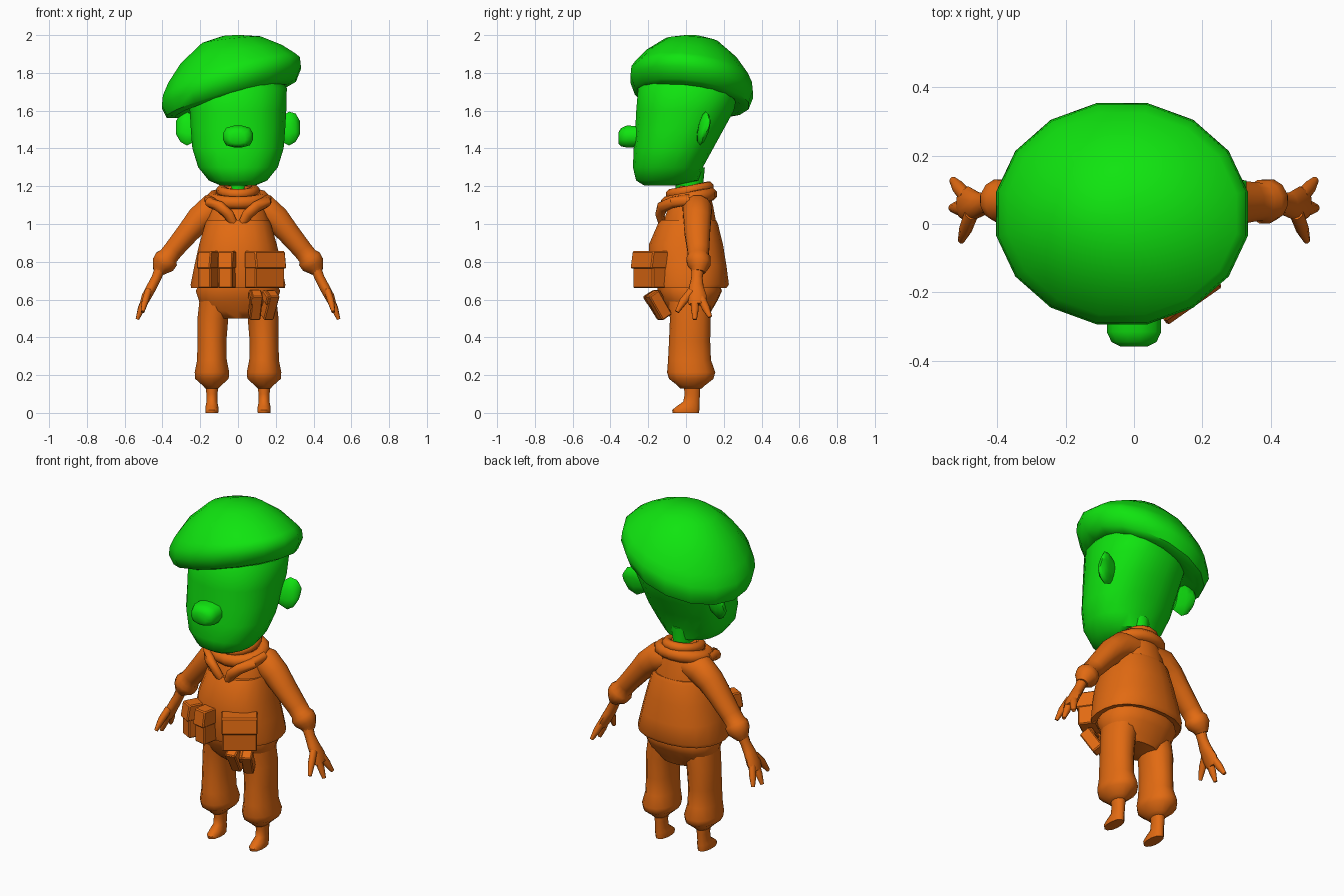
import bpy, bmesh, math
from mathutils import Vector, Matrix

if "Cube" in bpy.data.objects:
    bpy.data.objects.remove(bpy.data.objects["Cube"])


def material(name, rgb):
    m = bpy.data.materials.new(name)
    m.diffuse_color = (*rgb, 1)
    m.use_nodes = True
    m.node_tree.nodes["Principled BSDF"].inputs["Base Color"].default_value = m.diffuse_color
    return m


GREEN = material("green", (0.005, 0.78, 0.005))
ORANGE = material("orange", (0.76, 0.145, 0.006))


def finish(name, bm, mat, angle=50):
    bmesh.ops.recalc_face_normals(bm, faces=bm.faces)
    me = bpy.data.meshes.new(name)
    bm.to_mesh(me)
    bm.free()
    me.materials.append(mat)
    ob = bpy.data.objects.new(name, me)
    bpy.context.collection.objects.link(ob)
    bpy.ops.object.select_all(action='DESELECT')
    ob.select_set(True)
    bpy.context.view_layer.objects.active = ob
    if angle:
        bpy.ops.object.shade_smooth_by_angle(angle=math.radians(angle))
    return ob


def loft(name, rings, mat, n=14, power=2.0, closed=False, angle=50):
    """Skin super-ellipse rings given as (centre, u, v)."""
    bm = bmesh.new()
    loops = []
    for c, u, v in rings:
        loop = []
        for i in range(n):
            a = 2 * math.pi * (i + 0.5) / n
            ca, sa = math.cos(a), math.sin(a)
            k = (abs(ca) ** power + abs(sa) ** power) ** (-1 / power)
            loop.append(bm.verts.new(Vector(c) + Vector(u) * ca * k + Vector(v) * sa * k))
        loops.append(loop)
    pairs = list(zip(loops, loops[1:] + loops[:1])) if closed else list(zip(loops, loops[1:]))
    for a, b in pairs:
        for i in range(n):
            j = (i + 1) % n
            bm.faces.new((a[i], a[j], b[j], b[i]))
    if not closed:
        bm.faces.new(loops[0])
        bm.faces.new(loops[-1])
    return finish(name, bm, mat, angle)


def stack(name, rows, mat, x=0, **kw):
    """Upright loft from rows of (z, front y, back y, half width, x shift)."""
    rings = []
    for z, y0, y1, rx, *dx in rows:
        cx = x + (dx[0] if dx else 0)
        rings.append(((cx, (y0 + y1) / 2, z), (rx, 0, 0), (0, (y1 - y0) / 2, 0)))
    return loft(name, rings, mat, **kw)


def tube(name, rows, mat, ref=(0, 1, 0), closed=False, **kw):
    """Tube along rows of (point, radius across, radius along ref)."""
    pts = [Vector(r[0]) for r in rows]
    m = len(pts)
    rings = []
    for i, (p, ru, rv) in enumerate(rows):
        a = pts[(i - 1) % m] if closed else pts[max(i - 1, 0)]
        b = pts[(i + 1) % m] if closed else pts[min(i + 1, m - 1)]
        t = (b - a).normalized()
        u = t.cross(Vector(ref)).normalized()
        rings.append((p, u * ru, u.cross(t).normalized() * rv))
    return loft(name, rings, mat, closed=closed, **kw)


def box(name, centre, size, mat, turn=0, tilt=0, taper=1.0):
    bm = bmesh.new()
    bmesh.ops.create_cube(bm, size=1)
    for v in bm.verts:
        if v.co.z > 0 and v.co.y < 0:
            v.co.y *= taper
    bmesh.ops.scale(bm, vec=size, verts=bm.verts)
    bmesh.ops.bevel(bm, geom=bm.edges[:], offset=0.006, segments=1, affect='EDGES')
    rot = Matrix.Rotation(turn, 4, 'Z') @ Matrix.Rotation(tilt, 4, 'X')
    bm.transform(Matrix.Translation(centre) @ rot)
    return finish(name, bm, mat, 0)


# Head and neck
stack("head", [(1.203, -.22, -.06, .09), (1.23, -.265, .07, .155), (1.30, -.282, .09, .212),
               (1.40, -.278, .145, .243), (1.50, -.27, .20, .251), (1.60, -.265, .255, .257),
               (1.72, -.255, .28, .26), (1.82, -.18, .2, .18)], GREEN, n=20, power=2.35)
stack("neck", [(1.08, -.05, .09, .05), (1.20, -.055, .09, .052), (1.30, -.07, .10, .07)], GREEN, n=10)

# Beret: rings of (scale, height, share of the tilt)
beret = []
for s, h, f in [(.60, -.055, 1), (.80, -.08, 1), (.93, -.065, 1), (1.0, -.005, 1), (.985, .045, 1),
                (.91, .09, .85), (.73, .165, .65), (.42, .245, .4), (.12, .268, .2)]:
    rx, ry = .375 * s, .33 * s
    beret.append(((-.035, .03, 1.73 + h), (rx, 0, .28 * f * rx), (0, ry, -.13 * f * ry)))
loft("beret", beret, GREEN, n=16)

# Nose
loft("nose", [((0, y, 1.463 - d), (w, 0, 0), (0, 0, h)) for y, w, h, d in
              [(-.22, .08, .056, 0), (-.315, .08, .058, 0), (-.345, .066, .048, .004),
               (-.358, .04, .03, .008)]], GREEN, n=12, power=3)

for s, side in ((1, "right"), (-1, "left")):
    # Ears
    loft(side + "_ear", [((s * x, y, z), (0, ry, 0), (0, .015, rz)) for x, y, z, ry, rz in
                         [(.22, .08, 1.5, .02, .06), (.27, .09, 1.505, .027, .09),
                          (.305, .10, 1.51, .026, .075), (.328, .108, 1.51, .012, .035)]], GREEN, n=10)
    # Sleeves with a puffed cuff
    tube(side + "_sleeve", [((s * x, y, z), a, b) for x, y, z, a, b in
                            [(.06, .06, 1.09, .07, .075), (.14, .06, 1.075, .085, .08),
                             (.205, .06, 1.025, .073, .075), (.265, .06, .955, .062, .07),
                             (.34, .065, .865, .054, .06), (.368, .065, .83, .054, .056),
                             (.378, .065, .815, .066, .066), (.397, .07, .785, .064, .062),
                             (.412, .068, .762, .045, .045), (.42, .066, .745, .032, .036)]],
         ORANGE, n=12)
    # Hands: palm, two fingers and a thumb
    tube(side + "_palm", [((s * x, y, z), a, b) for x, y, z, a, b in
                          [(.41, .062, .77, .03, .034), (.432, .058, .715, .027, .03),
                           (.455, .055, .67, .028, .038), (.485, .058, .615, .027, .052),
                           (.502, .06, .575, .02, .046)]], ORANGE, n=10)
    for part, base, mid, tip in [("thumb", (.475, .03, .645), (.492, -.015, .59), (.505, -.048, .535)),
                                 ("front_finger", (.49, .045, .61), (.512, .047, .55), (.533, .047, .495)),
                                 ("back_finger", (.49, .08, .61), (.512, .105, .555), (.530, .128, .508))]:
        tube(side + "_" + part, [((s * p[0], p[1], p[2]), r, r * 1.15) for p, r in
                                 [(base, .02), (mid, .019), (tip, .010)]], ORANGE, n=8)
    # Trouser legs, gathered above the ankle
    stack(side + "_trouser_leg",
          [(.62, -.10, .13, .095, -.03 * s), (.50, -.085, .13, .083, -.005 * s),
           (.38, -.09, .128, .078, 0), (.28, -.095, .132, .080, 0), (.215, -.10, .155, .093, 0),
           (.18, -.09, .145, .09, 0), (.145, -.045, .10, .05, 0), (.13, -.03, .085, .036, 0)],
          ORANGE, x=s * .138, n=14, power=2.15)
    # Ankles and feet
    stack(side + "_foot", [(.16, -.015, .078, .036), (.10, -.008, .075, .03), (.06, -.015, .072, .029),
                           (.035, -.05, .072, .034), (.015, -.075, .072, .036), (0, -.072, .07, .034)],
          ORANGE, x=s * .138, n=12, power=2.3)
    # Lapels
    tube(side + "_lapel", [((s * x, y, z), a, b) for x, y, z, a, b in
                           [(.022, -.125, 1.0, .022, .02), (.05, -.138, 1.05, .03, .024),
                            (.095, -.125, 1.09, .032, .03), (.145, -.07, 1.115, .032, .03),
                            (.15, .02, 1.13, .03, .03)]], ORANGE, ref=(0, .8, .6), n=8)

# Trouser seat
stack("trouser_seat", [(.68, -.15, .18, .21), (.645, -.15, .19, .225), (.60, -.13, .17, .21),
                       (.54, -.10, .135, .195), (.50, -.07, .115, .12)], ORANGE, n=18, power=2.4)

# Jacket shoulders under the vest
stack("jacket", [(.90, -.13, .18, .18), (1.02, -.12, .16, .168), (1.10, -.09, .145, .14),
                 (1.17, -.05, .125, .10), (1.20, -.04, .11, .08)], ORANGE, n=16)

# Vest
stack("vest", [(.668, -.17, .19, .22), (.66, -.185, .215, .25), (.68, -.19, .228, .252),
               (.78, -.197, .215, .232), (.89, -.198, .197, .207), (1.0, -.15, .17, .175),
               (1.02, -.138, .16, .165)], ORANGE, n=20, power=2.4)

# Rolled collar: two stacked sloping rings
for name, z, rx, ry, cy, r in [("lower_collar", 1.135, .135, .115, .015, .036),
                               ("upper_collar", 1.178, .088, .10, .02, .028)]:
    rows = []
    for i in range(16):
        a = 2 * math.pi * i / 16
        y = ry * math.sin(a)
        rows.append(((rx * math.cos(a), cy + y, z + .2 * y), r, r))
    tube(name, rows, ORANGE, ref=(0, 0, 1), closed=True, n=8)

# Belt pouches: body plus overhanging flap
for name, x, y, w, d, turn in [("large_pouch", .142, -.188, .195, .10, 35),
                               ("outer_pouch", -.153, -.185, .082, .11, -28),
                               ("inner_pouch", -.057, -.215, .082, .10, -12)]:
    t = math.radians(turn)
    box(name, (x, y, .735), (w - .008, d, .15), ORANGE, turn=t)
    off = Matrix.Rotation(t, 3, 'Z') @ Vector((0, -.008, 0))
    box(name + "_flap", (x + off.x, y + off.y, .81), (w, d + .012, .092), ORANGE, turn=t, taper=.75)

# Small hanging holders
for name, x, y, turn in [("inner_holder", .093, -.158, 10), ("outer_holder", .168, -.145, 25)]:
    box(name, (x, y, .57), (.058, .065, .15), ORANGE, turn=math.radians(turn), tilt=math.radians(32))
    box(name + "_cap", (x, y - .022, .612), (.066, .074, .05), ORANGE, turn=math.radians(turn),
        tilt=math.radians(32))
